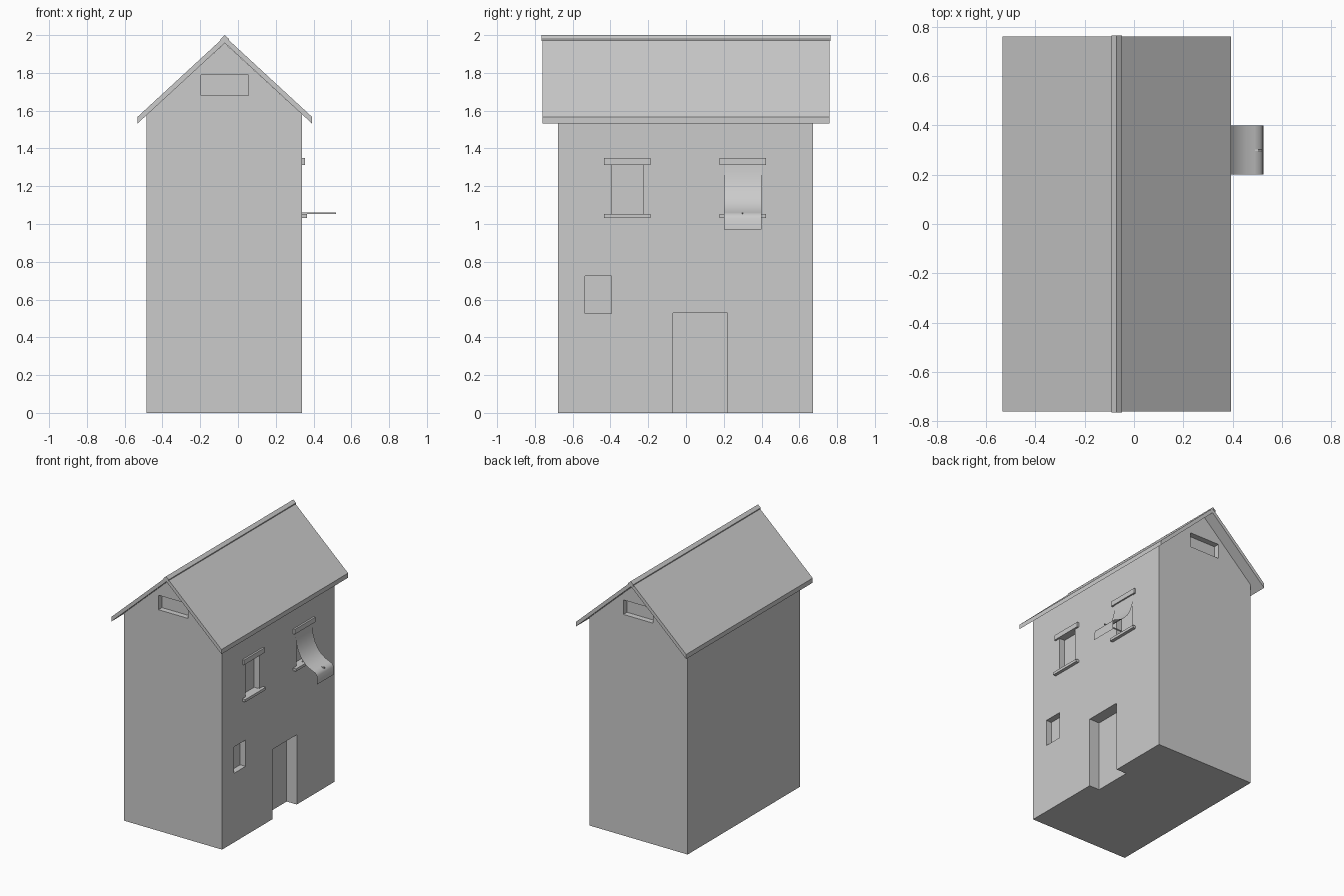
import bpy
import bmesh
from mathutils import Vector

if "Cube" in bpy.data.objects:
    bpy.data.objects.remove(bpy.data.objects["Cube"], do_unlink=True)

# Single plaster grey for the whole building
GREY = (0.6, 0.6, 0.6, 1)
plaster = bpy.data.materials.new("plain_grey")
plaster.use_nodes = True
plaster.diffuse_color = GREY
plaster.node_tree.nodes["Principled BSDF"].inputs["Base Color"].default_value = GREY

RIDGE_X = -0.07
WALL_X = 0.34


def finish(name, bm, closed=True):
    if closed:
        bmesh.ops.recalc_face_normals(bm, faces=bm.faces)
    mesh = bpy.data.meshes.new(name)
    bm.to_mesh(mesh)
    bm.free()
    mesh.materials.append(plaster)
    obj = bpy.data.objects.new(name, mesh)
    bpy.context.collection.objects.link(obj)
    return obj


def box(name, x, y, z):
    bm = bmesh.new()
    bmesh.ops.create_cube(bm, size=1)
    for v in bm.verts:
        v.co = Vector([r[0] + (c + 0.5) * (r[1] - r[0]) for c, r in zip(v.co, (x, y, z))])
    return finish(name, bm)


def extrude_profile(name, points, y0, y1):
    """Solid made from an x-z outline swept along y."""
    bm = bmesh.new()
    face = bm.faces.new([bm.verts.new((x, y0, z)) for x, z in points])
    swept = bmesh.ops.extrude_face_region(bm, geom=[face])["geom"]
    verts = [g for g in swept if isinstance(g, bmesh.types.BMVert)]
    bmesh.ops.translate(bm, verts=verts, vec=(0, y1 - y0, 0))
    return finish(name, bm)


def chevron(name, half, top, drop, thick, y):
    """Symmetric inverted V about the ridge, with vertical ends."""
    outline = [(-half, top - drop), (0, top), (half, top - drop),
               (half, top - drop - thick), (0, top - thick), (-half, top - drop - thick)]
    return extrude_profile(name, [(RIDGE_X + x, z) for x, z in outline], -y, y)


# House body with gables
body = extrude_profile("house_walls", [(-0.485, 0), (WALL_X, 0), (WALL_X, 1.58), (RIDGE_X, 1.957),
                                       (-0.485, 1.58)], -0.677, 0.673)


def recess(x, y, z):
    cutter = box("cutter", x, y, z)
    cutter.hide_render = True
    mod = body.modifiers.new("recess", "BOOLEAN")
    mod.operation = "DIFFERENCE"
    mod.solver = "EXACT"
    mod.object = cutter
    bpy.context.view_layer.objects.active = body
    bpy.ops.object.modifier_apply(modifier=mod.name)
    bpy.data.objects.remove(cutter, do_unlink=True)


# Door, small window and gable vents
recess((WALL_X - 0.085, 0.5), (-0.07, 0.22), (-0.1, 0.53))
recess((WALL_X - 0.045, 0.5), (-0.535, -0.395), (0.525, 0.725))
for y in ((-0.8, -0.635), (0.63, 0.8)):
    recess((-0.195, 0.055), y, (1.68, 1.79))

# Upper windows with lintels and sills
for label, mid in (("front", -0.31), ("rear", 0.3)):
    recess((WALL_X - 0.045, 0.5), (mid - 0.083, mid + 0.083), (1.05, 1.315))
    span = (mid - 0.123, mid + 0.123)
    box(label + "_window_lintel", (WALL_X - 0.01, 0.354), span, (1.313, 1.35))
    box(label + "_window_sill", (WALL_X - 0.01, 0.364), span, (1.033, 1.053))

# Pitched roof and ridge cap
chevron("roof", 0.463, 1.993, 0.427, 0.035, 0.76)
chevron("ridge_cap", 0.022, 2.0, 0.02, 0.012, 0.765)

# Curved sheet awning with a hanging lip
bm = bmesh.new()
profile = [(0.342, 1.335), (0.345, 1.28), (0.352, 1.23), (0.367, 1.18), (0.39, 1.135),
           (0.42, 1.1), (0.455, 1.075), (0.49, 1.06), (0.512, 1.05), (0.523, 1.03), (0.526, 0.97)]
rows = [[bm.verts.new((x, y, z)) for y in (0.2, 0.4)] for x, z in profile]
for a, b in zip(rows, rows[1:]):
    bm.faces.new((a[0], b[0], b[1], a[1]))
awning = finish("awning", bm, closed=False)
for poly in awning.data.polygons:
    poly.use_smooth = True

# Thin support arm under the awning
box("awning_arm", (WALL_X - 0.01, 0.52), (0.297, 0.303), (1.052, 1.06))
